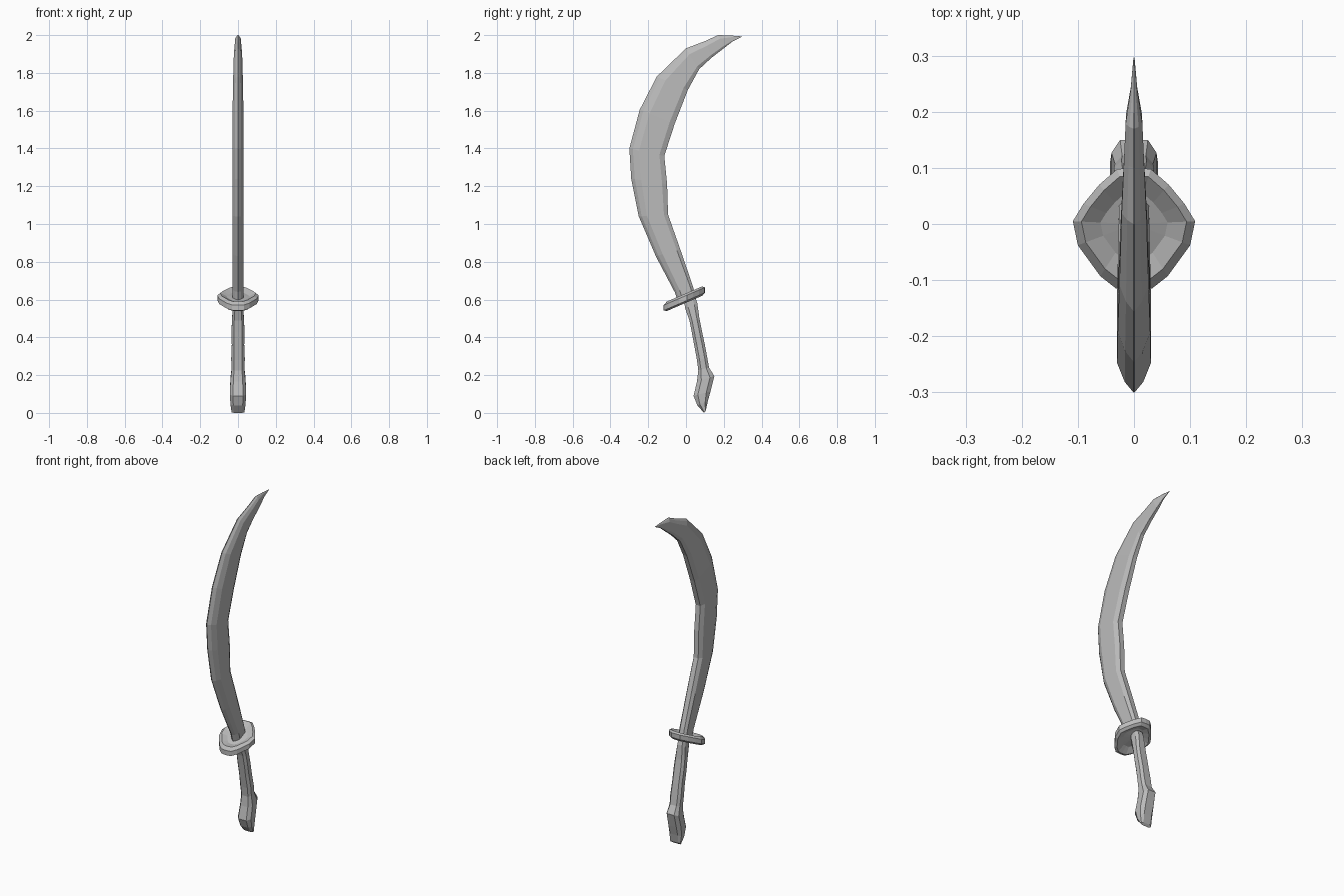
import bpy, bmesh, math
from mathutils import Vector

if "Cube" in bpy.data.objects:
    bpy.data.objects.remove(bpy.data.objects["Cube"])

steel = bpy.data.materials.new("grey steel")
steel.diffuse_color = (0.5, 0.5, 0.5, 1)
steel.use_nodes = True
steel.node_tree.nodes["Principled BSDF"].inputs["Base Color"].default_value = steel.diffuse_color


def finish(name, bm):
    bmesh.ops.remove_doubles(bm, verts=bm.verts[:], dist=0.0004)
    bmesh.ops.recalc_face_normals(bm, faces=bm.faces[:])
    mesh = bpy.data.meshes.new(name)
    bm.to_mesh(mesh)
    bm.free()
    mesh.materials.append(steel)
    ob = bpy.data.objects.new(name, mesh)
    bpy.context.collection.objects.link(ob)
    return ob


def loft(name, rings):
    """Skin a list of closed rings and cap both ends."""
    bm = bmesh.new()
    loops = [[bm.verts.new(p) for p in ring] for ring in rings]
    n = len(loops[0])
    for a, b in zip(loops, loops[1:]):
        for i in range(n):
            j = (i + 1) % n
            bm.faces.new((a[i], a[j], b[j], b[i]))
    bm.faces.new(loops[0])
    bm.faces.new(loops[-1])
    return finish(name, bm)


def section(front, back, half, shape):
    """Cross-section from front to back point; shape = (share of depth, share of half width)."""
    f, b = Vector((0, *front)), Vector((0, *back))
    right = [f.lerp(b, t) + Vector((half * w, 0, 0)) for t, w in shape]
    left = [Vector((-p.x, p.y, p.z)) for p in reversed(right)]
    return right + left


# Blade: cutting edge point, spine point, half thickness
blade = [
    ((-.04, .58), (.05, .62), .028),
    ((-.06, .64), (.035, .675), .028),
    ((-.16, .83), (-.03, .865), .030),
    ((-.25, 1.04), (-.095, 1.05), .030),
    ((-.29, 1.24), (-.10, 1.21), .030),
    ((-.30, 1.40), (-.115, 1.36), .030),
    ((-.245, 1.605), (-.06, 1.53), .029),
    ((-.155, 1.78), (.01, 1.71), .026),
    ((0, 1.93), (.07, 1.82), .022),
    ((.10, 1.968), (.135, 1.88), .018),
    ((.17, 2.0), (.20, 1.93), .015),
    ((.235, 1.998), (.245, 1.965), .006),
    ((.295, 1.993), (.297, 1.991), .001),
]
edge_shape = [(0, .04), (.10, .55), (.28, 1), (.86, .95), (1, .5)]
loft("blade", [section(f, b, h, edge_shape) for f, b, h in blade])

# Grip with a flared collar and a hooked pommel
grip = [
    ((.095, .0), (.105, .012), .034),
    ((.06, .04), (.115, .06), .040),
    ((.04, .09), (.13, .115), .043),
    ((.058, .165), (.15, .195), .040),
    ((.065, .225), (.122, .24), .034),
    ((.058, .28), (.113, .29), .036),
    ((.044, .355), (.099, .365), .033),
    ((.03, .43), (.083, .44), .034),
    ((.018, .49), (.071, .50), .032),
    ((-.005, .555), (.06, .58), .026),
    ((-.01, .60), (.05, .61), .024),
]
grip_shape = [(0, .62), (.25, 1), (.75, 1), (1, .62)]
loft("grip", [section(f, b, h, grip_shape) for f, b, h in grip])

# Guard: tilted diamond-like ring with dished top and bottom
half_outline = [(0, -.118), (.032, -.115), (.060, -.093), (.100, -.038), (.109, .005),
                (.090, .036), (.062, .070), (.030, .098), (0, .10)]
outline = half_outline + [(-x, y) for x, y in reversed(half_outline[1:-1])]
profile = [(.22, .012), (.55, .010), (.86, .026), (1, .014),
           (1, -.014), (.86, -.024), (.55, -.010), (.22, -.012)]
slope = .43
loft("guard", [[(x * s, y * s, .607 + y * s * slope + h) for x, y in outline]
               for s, h in profile])
